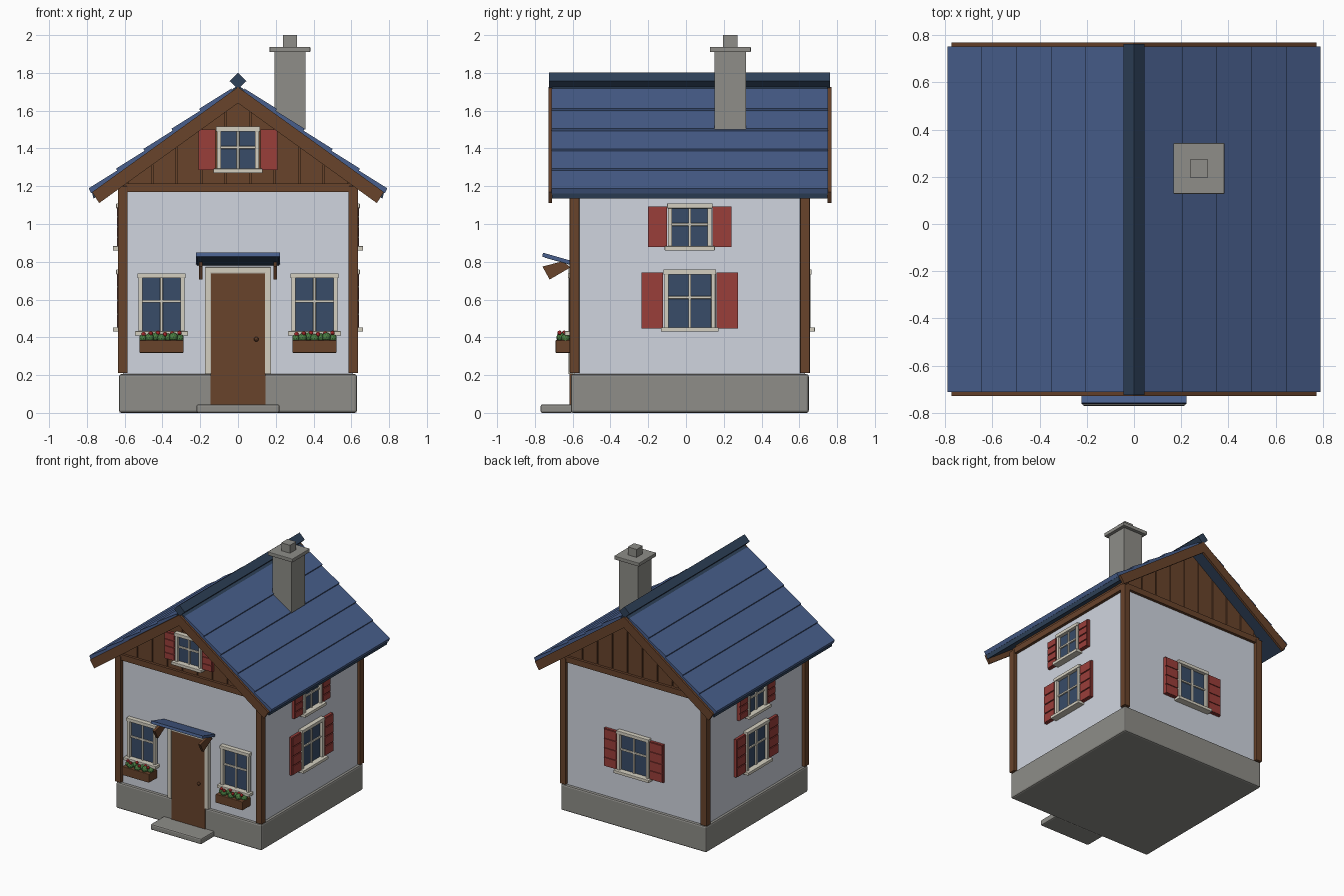
import bpy, bmesh, math
from mathutils import Matrix, Vector

if "Cube" in bpy.data.objects:
    bpy.data.objects.remove(bpy.data.objects["Cube"])

CY = 0.02      # house centre in y
S = 0.72       # roof slope


def mat(name, r, g, b):
    m = bpy.data.materials.new(name)
    lin = [((c / 255 + 0.055) / 1.055) ** 2.4 for c in (r, g, b)]
    m.diffuse_color = (*lin, 1)
    m.use_nodes = True
    m.node_tree.nodes["Principled BSDF"].inputs["Base Color"].default_value = m.diffuse_color
    return m


PLASTER = mat("plaster_white", 208, 213, 223)
STONE = mat("stone_grey", 142, 141, 136)
ROOF = mat("roof_blue", 72, 95, 140)
NAVY = mat("dark_blue", 47, 66, 90)
GLASS = mat("glass_blue", 56, 76, 104)
WOOD = mat("timber_brown", 104, 67, 43)
RED = mat("shutter_red", 154, 62, 58)
CREAM = mat("frame_cream", 212, 207, 192)
GREEN = mat("leaf_green", 74, 126, 66)
BLOOM = mat("flower_red", 190, 48, 50)


def finish(name, bm, material, bevel=0):
    bmesh.ops.recalc_face_normals(bm, faces=bm.faces)
    me = bpy.data.meshes.new(name)
    bm.to_mesh(me)
    bm.free()
    me.materials.append(material)
    ob = bpy.data.objects.new(name, me)
    bpy.context.collection.objects.link(ob)
    if bevel:
        mod = ob.modifiers.new("bevel", "BEVEL")
        mod.width, mod.segments = bevel, 2
    return ob


def boxes(name, material, items, M=None, bevel=0):
    """Join boxes given as (x0, x1, y0, y1, z0, z1)."""
    bm = bmesh.new()
    for x0, x1, y0, y1, z0, z1 in items:
        T = Matrix.Translation(((x0 + x1) / 2, (y0 + y1) / 2, (z0 + z1) / 2))
        bmesh.ops.create_cube(bm, size=1, matrix=T @ Matrix.Diagonal((x1 - x0, y1 - y0, z1 - z0, 1)))
    if M:
        bm.transform(M)
    return finish(name, bm, material, bevel)


def prisms(name, material, profiles, a, b, axis="y"):
    """Extrude profiles (x, z) along y, or (y, z) along x."""
    bm = bmesh.new()
    for pts in profiles:
        vs = [bm.verts.new((u, a, z) if axis == "y" else (a, u, z)) for u, z in pts]
        f = bm.faces.new(vs)
        r = bmesh.ops.extrude_face_region(bm, geom=[f])
        d = Vector((0, b - a, 0) if axis == "y" else (b - a, 0, 0))
        bmesh.ops.translate(bm, vec=d, verts=[v for v in r["geom"] if isinstance(v, bmesh.types.BMVert)])
    return finish(name, bm, material)


def both(pts):
    return [pts, [(-x, z) for x, z in pts]]


def wall_matrix(angle):
    return Matrix.Translation((0, CY, 0)) @ Matrix.Rotation(math.radians(angle), 4, "Z")


def out(u0, u1, d0, d1, z0, z1):
    """Box on a wall: u along the wall, d distance outward from the house centre."""
    return (u0, u1, -d1, -d0, z0, z1)


def window(name, angle, u, z0, z1, hw, d=0.61, shutter=0, cross=0.55):
    M = wall_matrix(angle)
    boxes(name + "_glass", GLASS, [out(u - hw, u + hw, d - .01, d + .008, z0, z1)], M)
    t, zc = 0.022, z0 + (z1 - z0) * cross
    boxes(name + "_frame", CREAM, [
        out(u - hw, u - hw + t, d - .01, d + .03, z0, z1),
        out(u + hw - t, u + hw, d - .01, d + .03, z0, z1),
        out(u - hw - .005, u + hw + .005, d - .01, d + .035, z1 - t, z1 + .004),
        out(u - hw - .018, u + hw + .018, d - .01, d + .052, z0 - .005, z0 + .018),
        out(u - .007, u + .007, d, d + .018, z0, z1),
        out(u - hw, u + hw, d, d + .018, zc - .007, zc + .007)], M, 0.003)
    if shutter:
        items = []
        a, b = z0 + .012, z1 - .012
        for s in (-1, 1):
            u0, u1 = sorted((u + s * (hw + .006), u + s * (hw + .006 + shutter)))
            items.append(out(u0, u1, d - .005, d + .02, a, b))
            h = (b - a) / 4
            for k in range(4):
                items.append(out(u0 + .004, u1 - .004, d + .015, d + .027, a + k * h + .004, a + (k + 1) * h - .004))
        boxes(name + "_shutters", RED, items, M)


# Foundation, walls, doorstep
boxes("foundation", STONE, [(-.63, .63, CY - .63, CY + .63, 0, .205)], bevel=.012)
boxes("walls", PLASTER, [(-.61, .61, CY - .61, CY + .61, .2, 1.2)])
boxes("doorstep", STONE, [(-.22, .22, -.77, -.6, 0, .045)], bevel=.01)

# Timber frame: corner posts and top beams
boxes("corner_posts", WOOD, [(sx * .61 - .026, sx * .61 + .026, CY + sy * .61 - .026, CY + sy * .61 + .026, .21, 1.2)
                             for sx in (-1, 1) for sy in (-1, 1)], bevel=.004)
beams = [(-.61, .61, CY + s * .61 - .022, CY + s * .61 + .022, 1.17, 1.215) for s in (-1, 1)]
beams += [(s * .61 - .022, s * .61 + .022, CY - .61, CY + .61, 1.17, 1.215) for s in (-1, 1)]
boxes("top_beams", WOOD, beams)

# Gables with vertical planks
prisms("gable_core", WOOD, [[(-.61, 1.19), (.61, 1.19), (.61, 1.25), (0, 1.69), (-.61, 1.25)]], CY - .6, CY + .6)
planks = []
for k in range(-4, 5):
    a, b = k * .13 - .061, k * .13 + .061
    top = [(x, 1.69 - S * abs(x)) for x in ((b, 0, a) if k == 0 else (b, a))]
    planks.append([(a, 1.2), (b, 1.2)] + top)
for s, n in ((-1, "front"), (1, "back")):
    prisms("gable_planks_" + n, WOOD, planks, CY + s * .595, CY + s * .612)

# Roof: base slab, overlapping courses, ridge, barge boards
prisms("roof_base", NAVY, both([(0, 1.735), (.775, 1.735 - S * .775), (.765, 1.685 - S * .765), (0, 1.685)]),
       CY - .73, CY + .73)
courses = []
for xl in (.79, .645, .5, .352, .205):
    xu = max(xl - .17, .01)
    courses += both([(xl, 1.758 - S * xl), (xu, 1.742 - S * xu), (xu, 1.72 - S * xu), (xl - .012, 1.731 - S * xl)])
prisms("roof_courses", ROOF, courses, CY - .732, CY + .732)
prisms("ridge_cap", NAVY, [[(-.045, 1.757), (0, 1.713), (.045, 1.757), (0, 1.801)]], CY - .745, CY + .742)
for s, n in ((-1, "front"), (1, "back")):
    prisms("barge_boards_" + n, WOOD,
           both([(0, 1.725), (.772, 1.725 - S * .772), (.735, 1.64 - S * .735), (0, 1.64)]),
           CY + s * .73, CY + s * .749)

# Chimney
cx, cy = .275, .235
boxes("chimney", STONE, [(cx - .083, cx + .083, cy - .083, cy + .083, 1.5, 1.915)])
boxes("chimney_cap", STONE, [(cx - .108, cx + .108, cy - .108, cy + .108, 1.91, 1.938)], bevel=.004)
boxes("chimney_pot", STONE, [(cx - .038, cx + .038, cy - .038, cy + .038, 1.93, 2.0)])

# Windows
for s, n in ((-1, "left"), (1, "right")):
    window("front_window_" + n, 0, s * .405, .415, .735, .122)
    window("side_window_" + n, s * 90, 0, .435, .755, .135, shutter=.115)
    window("upper_side_window_" + n, s * 90, 0, .865, 1.105, .115, shutter=.1)
window("back_window", 180, 0, .435, .755, .135, shutter=.115)
window("gable_window", 0, 0, 1.275, 1.512, .112, d=.612, shutter=.09)

# Door
boxes("door", WOOD, [(-.145, -.001, -.617, -.58, .045, .74), (.001, .145, -.617, -.58, .045, .74),
                     (-.14, .14, -.61, -.58, .05, .735)])
boxes("door_frame", CREAM, [(-.175, -.143, -.622, -.58, .205, .77), (.143, .175, -.622, -.58, .205, .77),
                            (-.175, .175, -.622, -.58, .738, .772)], bevel=.004)
bm = bmesh.new()
bmesh.ops.create_icosphere(bm, subdivisions=2, radius=.013, matrix=Matrix.Translation((.097, -.624, .39)))
finish("door_knob", bm, WOOD)

# Door canopy with brackets
prisms("canopy", ROOF, [[(-.757, .848), (-.6, .803), (-.6, .786), (-.762, .828)]], -.223, .223, "x")
prisms("canopy_underside", NAVY, [[(-.75, .831), (-.6, .788), (-.6, .78), (-.748, .822)]], -.218, .218, "x")
for s, n in ((-1, "left"), (1, "right")):
    prisms("canopy_bracket_" + n, WOOD, [[(-.76, .775), (-.722, .706), (-.612, .77), (-.65, .803)]],
           s * .197 - .01, s * .197 + .01, "x")

# Flower boxes
for s, n in ((-1, "left"), (1, "right")):
    u = s * .405
    boxes("flower_box_" + n, WOOD, [(u - .117, u + .117, -.69, -.59, .318, .385)], bevel=.004)
    for part, material, count, r, z, y in (("leaves_", GREEN, 7, .024, .398, -.65), ("flowers_", BLOOM, 6, .012, .42, -.657)):
        bm = bmesh.new()
        for k in range(count):
            x = u + (k / (count - 1) - .5) * .19
            T = Matrix.Translation((x, y + .012 * (-1) ** k, z + .004 * (k % 3 - 1)))
            bmesh.ops.create_icosphere(bm, subdivisions=2, radius=r, matrix=T)
        finish(part + n, bm, material)
